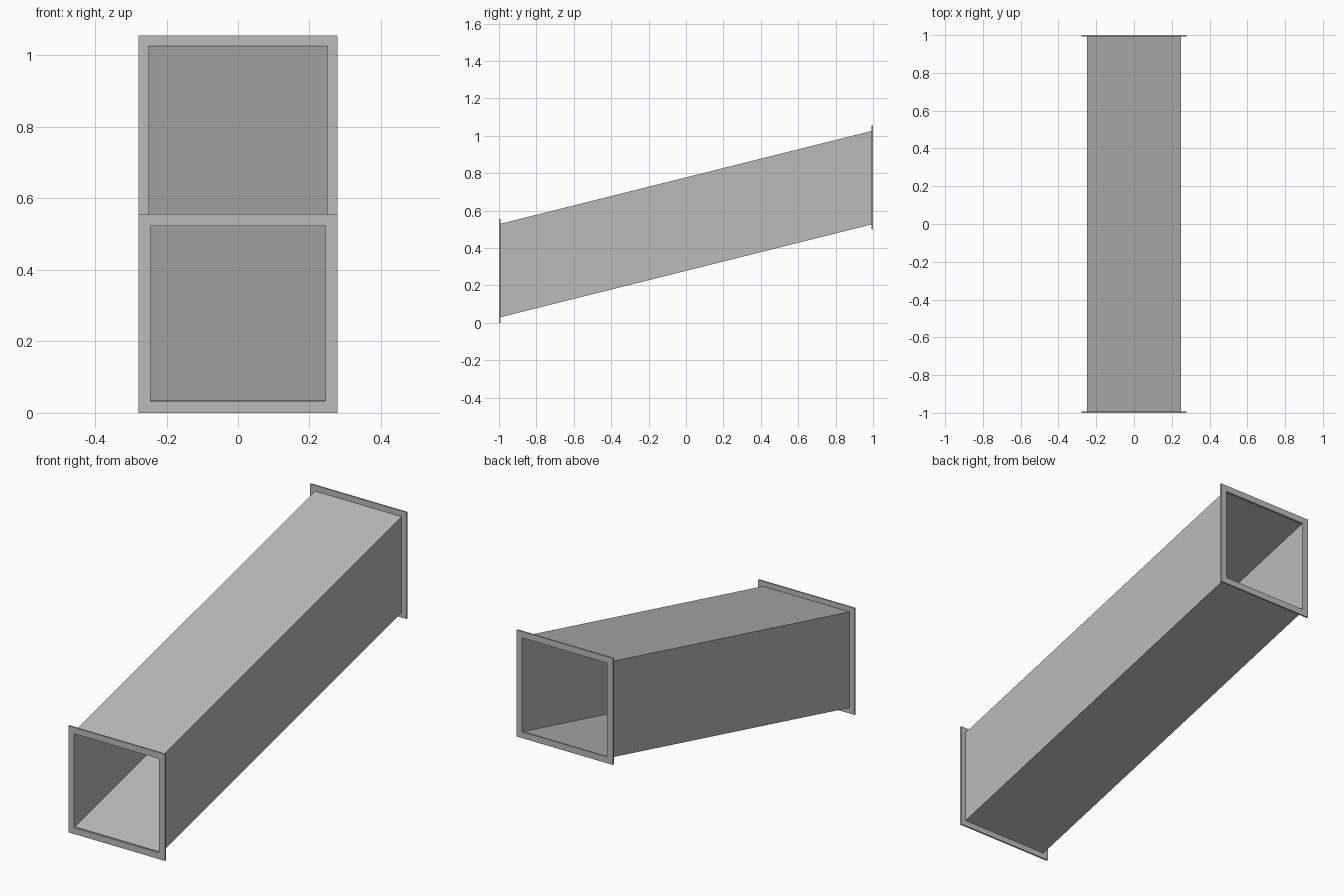
import bpy
import bmesh

cube = bpy.data.objects.get("Cube")
if cube:
    bpy.data.objects.remove(cube, do_unlink=True)

OUTER, INNER, FLANGE = 0.25, 0.245, 0.278   # half widths
THICK = 0.008                               # flange thickness
SLOPE = 0.25
MID = FLANGE + SLOPE                        # centre height at y = 0

metal = bpy.data.materials.new("grey sheet metal")
metal.use_nodes = True
grey = (0.5, 0.5, 0.5, 1)
metal.diffuse_color = grey
metal.node_tree.nodes["Principled BSDF"].inputs["Base Color"].default_value = grey


def square_tube(name, outer, inner, start, end):
    """Hollow square section; start and end are (y, centre z)."""
    bm = bmesh.new()
    corners = [(-1, -1), (1, -1), (1, 1), (-1, 1)]

    def ring(half, y, z):
        return [bm.verts.new((sx * half, y, z + sz * half)) for sx, sz in corners]

    loops = [ring(outer, *start), ring(outer, *end),
             ring(inner, *end), ring(inner, *start)]
    for k in range(4):
        a, b = loops[k], loops[(k + 1) % 4]
        for i in range(4):
            j = (i + 1) % 4
            bm.faces.new((a[i], a[j], b[j], b[i]))
    bmesh.ops.recalc_face_normals(bm, faces=bm.faces[:])
    mesh = bpy.data.meshes.new(name)
    bm.to_mesh(mesh)
    bm.free()
    mesh.materials.append(metal)
    obj = bpy.data.objects.new(name, mesh)
    bpy.context.collection.objects.link(obj)
    return obj


# Sloping duct with upright ends
reach = 1 - THICK
square_tube("duct", OUTER, INNER,
            (-reach, MID - SLOPE * reach), (reach, MID + SLOPE * reach))

# Upright flange frame at each end
for name, side in (("front_flange", -1), ("back_flange", 1)):
    z = MID + side * SLOPE
    ys = sorted((side, side * reach))
    square_tube(name, FLANGE, INNER, (ys[0], z), (ys[1], z))
